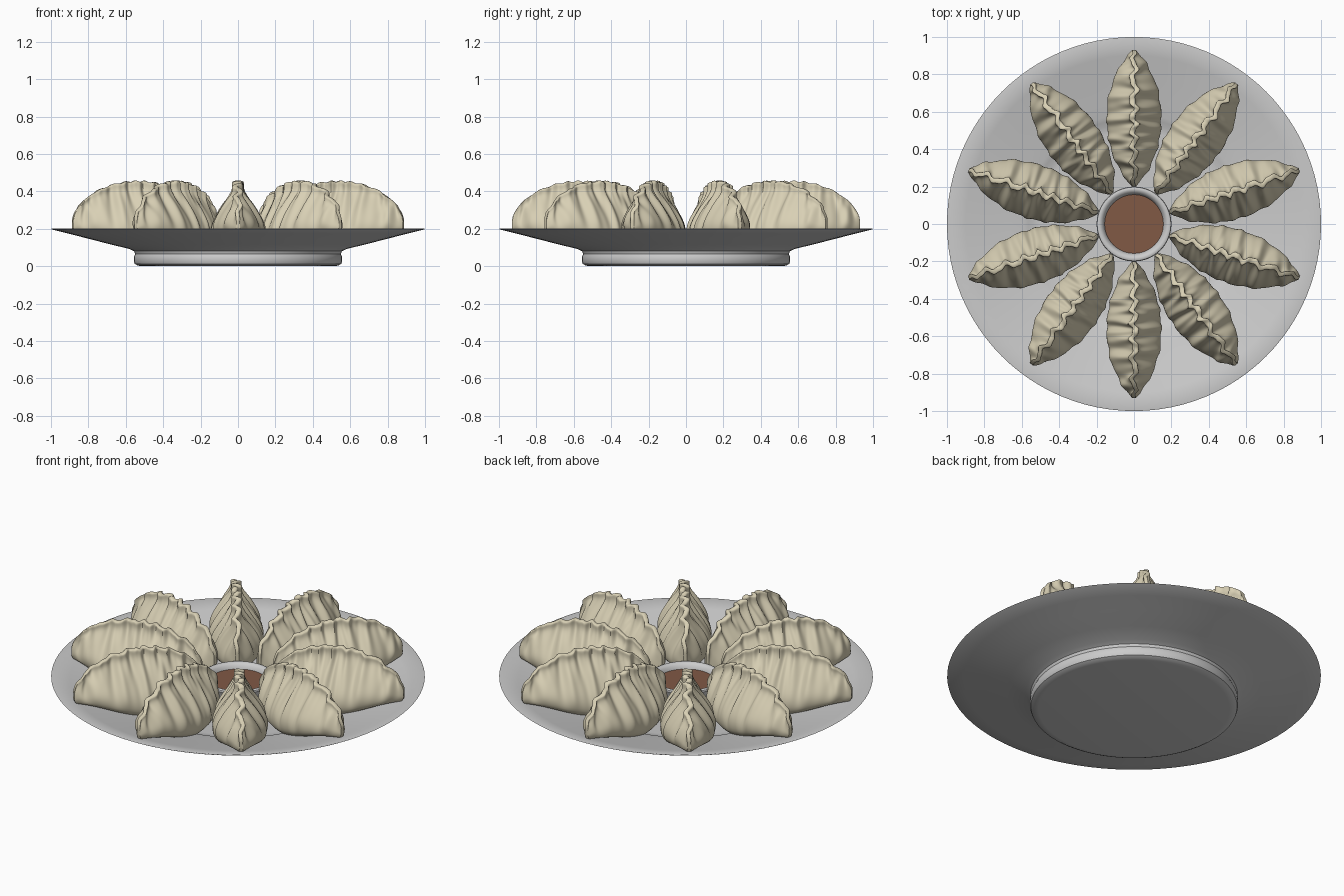
import bpy, bmesh, math

if "Cube" in bpy.data.objects:
    bpy.data.objects.remove(bpy.data.objects["Cube"])

def material(name, rgb):
    m = bpy.data.materials.new(name)
    m.diffuse_color = (*rgb, 1)
    m.use_nodes = True
    m.node_tree.nodes["Principled BSDF"].inputs["Base Color"].default_value = m.diffuse_color
    return m

def add_object(name, bm, mat=None, angle=40):
    bmesh.ops.recalc_face_normals(bm, faces=bm.faces)
    me = bpy.data.meshes.new(name)
    bm.to_mesh(me)
    bm.free()
    ob = bpy.data.objects.new(name, me)
    bpy.context.collection.objects.link(ob)
    if mat:
        me.materials.append(mat)
    bpy.ops.object.select_all(action='DESELECT')
    bpy.context.view_layer.objects.active = ob
    ob.select_set(True)
    bpy.ops.object.shade_smooth_by_angle(angle=math.radians(angle))
    return ob

def lathe(name, profile, steps=96, mat=None):
    bm = bmesh.new()
    vs = [bm.verts.new((r, 0, z)) for r, z in profile]
    es = [bm.edges.new(p) for p in zip(vs, vs[1:])]
    bmesh.ops.spin(bm, geom=vs + es, axis=(0, 0, 1), cent=(0, 0, 0),
                   steps=steps, angle=2 * math.pi, use_duplicate=False)
    bmesh.ops.remove_doubles(bm, verts=bm.verts, dist=1e-5)
    return add_object(name, bm, mat)

dough = material("dough", (0.69, 0.63, 0.46))
brown = material("sauce_brown", (0.22, 0.10, 0.06))

# Plate with solid foot and flared rim
lathe("plate", [(0, 0), (.51, 0), (.535, .003), (.552, .012), (.557, .025), (.557, .05),
                (.55, .065), (.555, .08), (.58, .092), (.68, .116), (.80, .147),
                (.91, .175), (.995, .196), (1, .199), (.995, .201), (.90, .18), (.78, .152),
                (.66, .125), (.59, .110), (.565, .103), (.54, .09), (.50, .085), (0, .085)])

# Dipping cup and sauce
lathe("sauce_cup", [(0, .08), (.175, .08), (.182, .10), (.188, .16), (.196, .18), (.2, .19),
                    (.197, .198), (.188, .202), (.176, .199), (.166, .19), (.16, .178),
                    (.155, .165), (.15, .12), (0, .11)], 64)
lathe("sauce", [(0, .17), (.158, .17), (.152, .13), (0, .13)], 64, brown)

# Dumpling half section: (share of belly width, share of height, crest thickness)
SECTION = [(.4, 0, .3), (.78, .01, .5), (.94, .07, 1), (1, .17, 1), (.98, .28, 1), (.88, .39, 1),
           (.70, .51, 1), (.50, .63, 1), (.31, .73, 1), (.16, .81, 1), (.07, .87, 1),
           (.04, .93, 1.1), (.05, .98, 1.2), (.03, 1.0, .7)]

def smooth(t):
    t = max(0, min(1, t))
    return t * t * (3 - 2 * t)

def dumpling_ring(u):
    e = max(0, 1 - u * u)
    width = .138 * max(0, 1 - abs(u) ** 2.2) ** .9
    top = .245 + .21 * e ** .6 + .005 * math.sin(34 * u + 2 * math.sin(5 * u)) * e
    base = .092 + (.088 * smooth((u + .1) / 1.1) if u > 0 else .03 * smooth(-u))
    phase = 25 * u + 1.3 * math.sin(4.3 * u + 1)
    fade = min(1, 4 * e)
    pts = []
    for side in (-1, 1):
        half = []
        for a, h, t in SECTION:
            # wavy crest on top, folds fading out down the belly
            wave = .013 * math.sin(phase) + .006 * math.sin(2.1 * phase + 1)
            shift = wave * smooth((h - .45) / .5) * fade
            fold = math.sin(phase * .8 + side * 1.4) + .5 * math.sin(phase * 1.45 + side)
            pleat = .010 * fold * smooth(h / .5) * smooth((1 - h) / .35) * fade
            y = side * (width * a + .009 * t + pleat * min(1, a * 2.5)) + shift
            x = .365 * u * (1 - .03 * smooth((.3 - h) / .3))
            half.append((x + .565, y, base + (top - base) * h))
        pts += half if side < 0 else half[::-1]
    return pts

def dumpling(name):
    bm = bmesh.new()
    n = 72
    rings = [[bm.verts.new(p) for p in dumpling_ring(math.sin(math.pi / 2 * (.65 * s + .35 * s ** 3)))]
             for s in (2 * i / n - 1 for i in range(n + 1))]
    m = len(rings[0])
    for a, b in zip(rings, rings[1:]):
        for j in range(m):
            bm.faces.new((a[j], a[(j + 1) % m], b[(j + 1) % m], b[j]))
    for r in (rings[0], rings[-1]):
        bm.faces.new(r)
    ob = add_object(name, bm, dough, 80)
    sub = ob.modifiers.new("soften", 'SUBSURF')
    sub.levels = sub.render_levels = 1
    return ob

# Ten dumplings radiating around the cup
first = dumpling("dumpling_1")
for i in range(10):
    ob = first if i == 0 else first.copy()
    if i:
        ob.name = f"dumpling_{i + 1}"
        bpy.context.collection.objects.link(ob)
    ob.rotation_euler.z = math.radians(90 + 36 * i)
